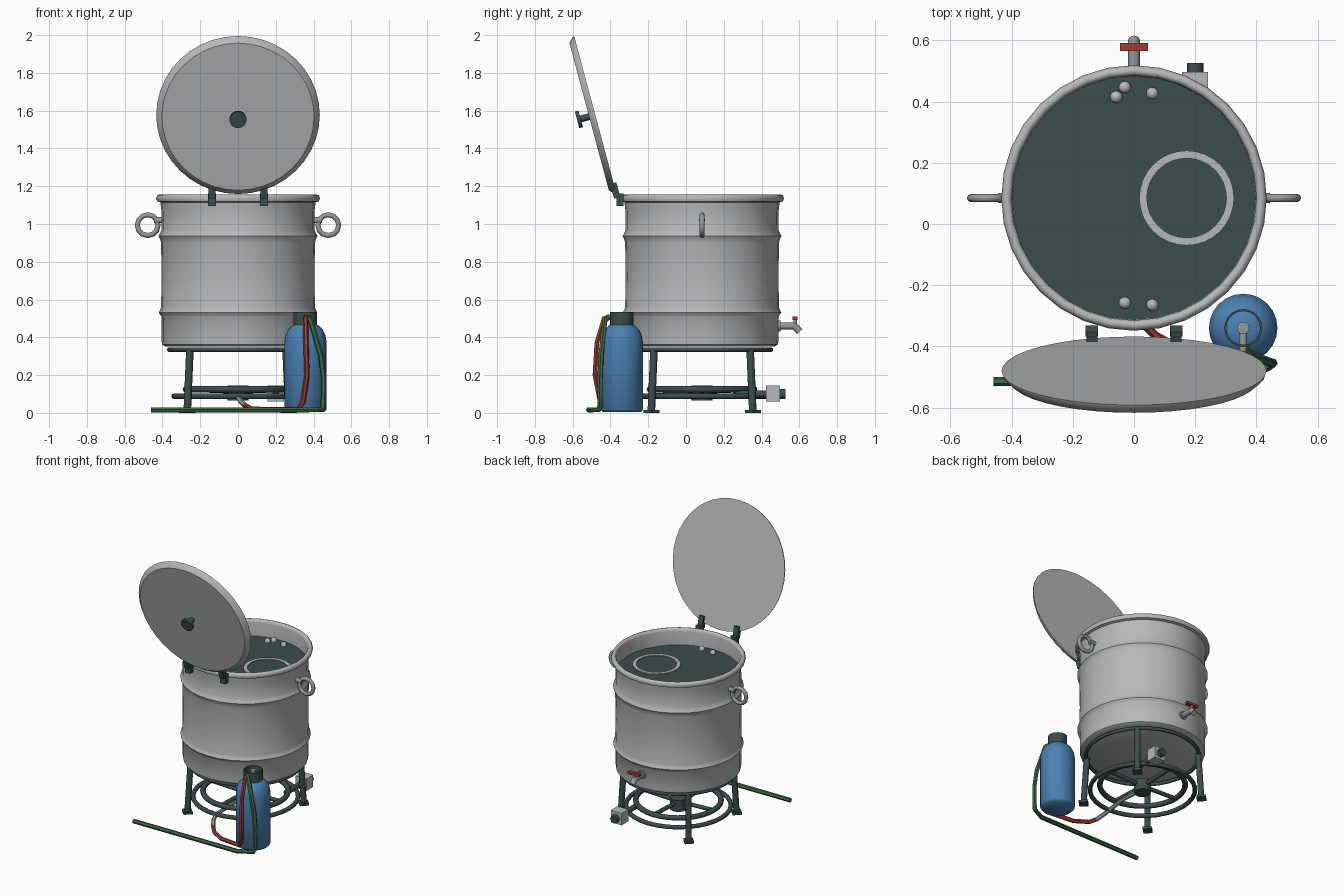
import bpy, bmesh, math
from mathutils import Vector, Matrix

if "Cube" in bpy.data.objects:
    bpy.data.objects.remove(bpy.data.objects["Cube"])


def material(name, rgb):
    m = bpy.data.materials.new(name)
    m.diffuse_color = (*rgb, 1)
    m.use_nodes = True
    m.node_tree.nodes["Principled BSDF"].inputs["Base Color"].default_value = m.diffuse_color
    return m


STEEL = material("light steel", (0.47, 0.48, 0.49))
GREY = material("mid grey", (0.30, 0.33, 0.34))
DARK = material("dark slate", (0.045, 0.075, 0.075))
BLUE = material("bottle blue", (0.07, 0.22, 0.45))
RED = material("red", (0.36, 0.045, 0.03))
GREEN = material("green", (0.05, 0.14, 0.06))
Z = Vector((0, 0, 1))
CY = 0.085  # y of the pot axis


def finish(ob, mat, angle=35):
    ob.data.materials.clear()
    ob.data.materials.append(mat)
    bpy.ops.object.select_all(action='DESELECT')
    ob.select_set(True)
    bpy.context.view_layer.objects.active = ob
    bpy.ops.object.shade_smooth_by_angle(angle=math.radians(angle))
    return ob


def from_bmesh(name, bm, mat, angle=35):
    bmesh.ops.recalc_face_normals(bm, faces=bm.faces)
    me = bpy.data.meshes.new(name)
    bm.to_mesh(me)
    bm.free()
    ob = bpy.data.objects.new(name, me)
    bpy.context.collection.objects.link(ob)
    return finish(ob, mat, angle)


def lathe(name, profile, centre, mat, axis=Z, seg=32, closed=False, angle=35):
    """Spin (radius, height) points around an axis through centre."""
    rot = Z.rotation_difference(Vector(axis)).to_matrix()
    bm = bmesh.new()
    rings = []
    for r, h in profile:
        rings.append([bm.verts.new(rot @ Vector((r * math.cos(2 * math.pi * i / seg),
                                                 r * math.sin(2 * math.pi * i / seg), h)) + Vector(centre))
                      for i in range(seg)])
    pairs = list(zip(rings, rings[1:]))
    if closed:
        pairs.append((rings[-1], rings[0]))
    for a, b in pairs:
        for i in range(seg):
            j = (i + 1) % seg
            bm.faces.new((a[i], a[j], b[j], b[i]))
    bmesh.ops.remove_doubles(bm, verts=bm.verts, dist=1e-5)
    return from_bmesh(name, bm, mat, angle)


def rod(name, a, b, r, mat, seg=12, r2=None):
    a, b = Vector(a), Vector(b)
    h = (b - a).length
    r2 = r if r2 is None else r2
    return lathe(name, [(0, 0), (r, 0), (r2, h), (0, h)], a, mat, (b - a).normalized(), seg, angle=50)


def torus(name, centre, R, r, mat, axis=Z, seg=32, sides=8):
    prof = [(R + r * math.cos(2 * math.pi * k / sides), r * math.sin(2 * math.pi * k / sides))
            for k in range(sides)]
    return lathe(name, prof, centre, mat, axis, seg, True, 60)


def box(name, centre, size, mat, rx=0, rz=0):
    bm = bmesh.new()
    m = Matrix.Translation(centre) @ Matrix.Rotation(rz, 4, 'Z') @ Matrix.Rotation(rx, 4, 'X')
    bmesh.ops.create_cube(bm, size=1, matrix=m @ Matrix.Diagonal((*size, 1)))
    return from_bmesh(name, bm, mat)


def hose(name, pts, r, mat):
    cu = bpy.data.curves.new(name, 'CURVE')
    cu.dimensions = '3D'
    cu.bevel_depth = r
    cu.bevel_resolution = 1
    cu.use_fill_caps = True
    sp = cu.splines.new('POLY')
    sp.points.add(len(pts) - 1)
    for p, co in zip(sp.points, pts):
        p.co = (*co, 1)
    ob = bpy.data.objects.new(name, cu)
    bpy.context.collection.objects.link(ob)
    bpy.ops.object.select_all(action='DESELECT')
    ob.select_set(True)
    bpy.context.view_layer.objects.active = ob
    bpy.ops.object.convert(target='MESH')
    return finish(bpy.context.view_layer.objects.active, mat, 50)


# Pot: outer wall with two beads, rolled rim, inner wall
lathe("pot", [(0, .352), (.385, .352), (.402, .362), (.405, .385), (.405, .51), (.412, .52), (.42, .532),
              (.412, .545), (.407, .56), (.405, .72), (.407, .9), (.413, .922), (.421, .936), (.413, .95),
              (.405, .968), (.404, 1.06), (.411, 1.115), (.428, 1.12), (.434, 1.137), (.428, 1.151),
              (.415, 1.156), (.404, 1.15), (.4, 1.135), (.398, 1.02), (0, 1.02)], (0, CY, 0), STEEL, angle=50)

# Contents: dark surface, pale ring and bubbles
lathe("liquid", [(0, 1.03), (.399, 1.03), (.399, 1.04), (0, 1.04)], (0, CY, 0), DARK)
lathe("liquid_ring", [(.13, 1.035), (.155, 1.035), (.155, 1.046), (.13, 1.046)], (.172, CY, 0), STEEL, closed=True)
for i, (x, y) in enumerate([(-.03, .447), (-.058, .415), (.06, .427), (-.03, -.258), (.06, -.265)]):
    prof = [(.02 * math.sin(math.pi * k / 8), -.02 * math.cos(math.pi * k / 8)) for k in range(9)]
    lathe(f"bubble_{i}", prof, (x, y, 1.046), STEEL, seg=16, angle=60)

# Open lid with knob, leaning back 15 degrees
T = math.radians(15)
N = Vector((0, -math.cos(T), -math.sin(T)))
LID = Vector((0, -.48, 1.577))
lathe("lid", [(0, 0), (.433, 0), (.43, .01), (.403, .034), (0, .034)], LID, STEEL, N, 40)
rod("lid_knob_stem", LID + N * .03, LID + N * .085, .018, DARK)
rod("lid_knob", LID + N * .08, LID + N * .1, .045, DARK, 20)

for s, side in ((-1, "left"), (1, "right")):
    # Hinges
    box(f"{side}_hinge_base", (s * .138, -.35, 1.128), (.042, .036, .066), DARK)
    box(f"{side}_hinge_strap", (s * .138, -.375, 1.178), (.036, .034, .08), DARK, rx=T)
    # Ring handles
    torus(f"{side}_handle", (s * .478, CY, .994), .055, .0135, GREY, (0, 1, 0), 12)
    rod(f"{side}_handle_bracket", (s * .4, CY, 1.02), (s * .445, CY, 1.02), .016, GREY)

# Drain tap
rod("tap_flange", (0, .48, .46), (0, .5, .46), .028, GREY, 16)
rod("tap_pipe", (0, .48, .46), (0, .58, .46), .019, GREY)
rod("tap_spout", (0, .568, .466), (0, .602, .43), .019, GREY)
rod("tap_stem", (0, .578, .46), (0, .578, .5), .009, GREY)
box("tap_lever", (0, .578, .5), (.09, .026, .018), RED)

# Stand: rings, four legs with feet
torus("stand_top_ring", (0, CY, .335), .365, .012, DARK)
torus("stand_lower_ring", (0, CY, .088), .338, .015, DARK)
for i in range(4):
    a = math.radians(45 + 90 * i)
    d = Vector((math.cos(a), math.sin(a), 0))
    c = Vector((0, CY, 0))
    rod(f"leg_{i}", c + d * .38 + Z * .008, c + d * .36 + Z * .335, .02, DARK)
    box(f"foot_{i}", c + d * .38 + Z * .008, (.06, .06, .016), DARK, rz=a)
    # Burner spokes
    e = Vector((math.cos(a - math.pi / 4), math.sin(a - math.pi / 4), 0))
    rod(f"burner_spoke_{i}", c + Z * .115, c + e * .27 + Z * .125, .014, DARK, 8)
torus("burner_ring", (0, CY, .125), .275, .018, DARK)
rod("burner_hub", (0, CY, .065), (0, CY, .145), .055, DARK, 20)

# Gas control box with dial
rod("control_pipe", (.2, .25, .1), (.2, .44, .1), .018, DARK)
box("control_box", (.2, .46, .102), (.085, .075, .085), STEEL)
rod("control_dial", (.2, .49, .1), (.2, .526, .1), .027, DARK, 16)

# Gas bottle with hollow collar and valve
B = (.357, -.34, 0)
lathe("gas_bottle", [(0, .004), (.1, .004), (.112, .018), (.112, .375), (.106, .41), (.092, .44), (.07, .462),
                     (.045, .476), (0, .482)], B, BLUE, seg=24, angle=50)
lathe("bottle_collar", [(.062, .46), (.062, .535), (.055, .535), (.055, .46)], B, DARK, seg=20, closed=True)
rod("bottle_valve", (.357, -.34, .47), (.357, -.34, .53), .02, GREY)
rod("valve_outlet", (.357, -.34, .508), (.357, -.415, .508), .013, GREY)

# Hoses
hose("red_hose", [(.357, -.405, .508), (.357, -.435, .5), (.36, -.472, .37), (.365, -.482, .2), (.345, -.455, .06),
                  (.32, -.435, .02), (.16, -.415, .018), (.07, -.365, .022), (.035, -.33, .04)], .014, RED)
hose("burner_feed_hose", [(.037, -.332, .038), (.012, -.29, .065), (.0, -.24, .085), (.01, -.1, .095),
                          (0, .06, .095)], .014, GREY)
hose("green_hose", [(.362, -.41, .508), (.385, -.43, .49), (.44, -.45, .3), (.455, -.455, .18), (.452, -.455, .04),
                    (.445, -.462, .018), (.35, -.508, .016), (-.46, -.515, .016)], .015, GREEN)
